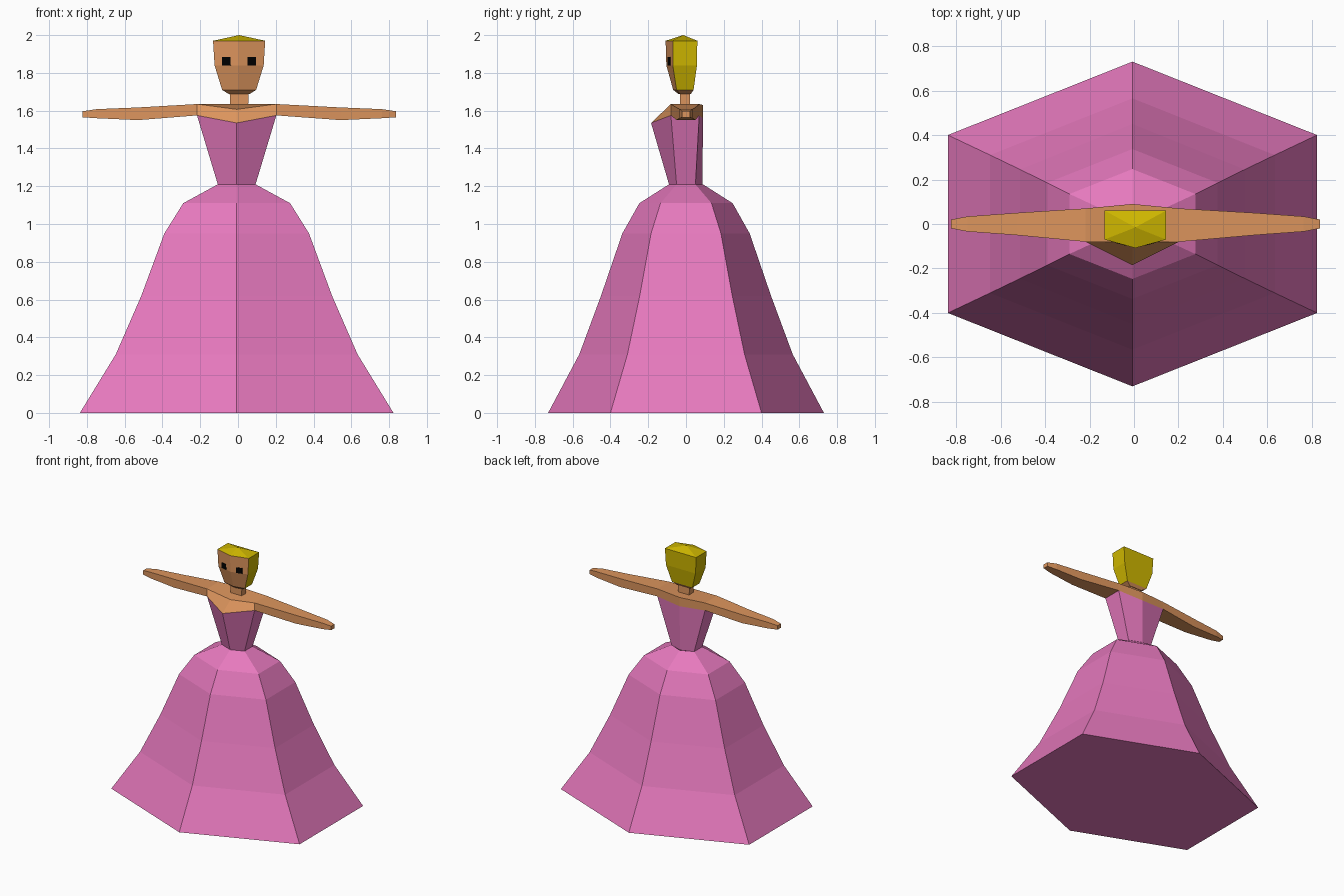
import bpy, math

if "Cube" in bpy.data.objects:
    bpy.data.objects.remove(bpy.data.objects["Cube"])


def material(name, rgb):
    m = bpy.data.materials.new(name)
    m.diffuse_color = (*rgb, 1)
    m.use_nodes = True
    m.node_tree.nodes["Principled BSDF"].inputs["Base Color"].default_value = m.diffuse_color
    return m


PINK = material("pink cloth", (0.79, 0.19, 0.51))
SKIN = material("skin", (0.72, 0.30, 0.11))
GOLD = material("blonde hair", (0.62, 0.47, 0.0))
BLACK = material("black", (0.0, 0.0, 0.0))


def build(name, verts, faces, mats, slots=None):
    me = bpy.data.meshes.new(name)
    me.from_pydata(verts, [], faces)
    for m in mats:
        me.materials.append(m)
    if slots:
        for p, s in zip(me.polygons, slots):
            p.material_index = s
    ob = bpy.data.objects.new(name, me)
    bpy.context.collection.objects.link(ob)
    return ob


def loft(name, rings, mat, cap_start=False, cap_end=False, skip=()):
    n = len(rings[0])
    verts = [v for r in rings for v in r]
    faces = []
    for k in range(len(rings) - 1):
        for i in range(n):
            if i not in skip:
                j = (i + 1) % n
                faces.append((k*n + i, k*n + j, k*n + n + j, k*n + n + i))
    if cap_start:
        faces.append(tuple(reversed(range(n))))
    if cap_end:
        faces.append(tuple(range(len(verts) - n, len(verts))))
    return build(name, verts, faces, [mat])


def hexagon(cx, w, side_f, side_b, front, back, z, z_front=None, z_back=None):
    zf = z if z_front is None else z_front
    zb = z if z_back is None else z_back
    return [(cx, front, zf), (cx + w, side_f, z), (cx + w, side_b, z),
            (cx, back, zb), (cx - w, side_b, z), (cx - w, side_f, z)]


# Skirt: half width, side depth, apex depth, height
CX = -0.007
skirt = [(0.83, 0.40, 0.73, 0), (0.64, 0.31, 0.565, 0.31),
         (0.505, 0.245, 0.45, 0.62), (0.383, 0.185, 0.337, 0.95),
         (0.283, 0.135, 0.247, 1.11), (0.10, 0.05, 0.09, 1.21)]
loft("skirt", [hexagon(CX, w, -s, s, -a, a, z) for w, s, a, z in skirt],
     PINK, cap_start=True)

# Bodice and bare shoulders
waist = hexagon(CX, 0.10, -0.05, 0.05, -0.09, 0.087, 1.21)
neckline = hexagon(CX, 0.21, -0.08, 0.07, -0.185, 0.09, 1.575, 1.535, 1.56)
shoulder = hexagon(CX, 0.21, -0.08, 0.07, -0.085, 0.09, 1.635, 1.607, 1.63)
loft("bodice", [waist, neckline], PINK)
loft("shoulders", [neckline, shoulder], SKIN, cap_end=True, skip=(1, 4))

# Arms: x, front y, back y, bottom z, top z
arm = [(0.21, -0.08, 0.07, 1.575, 1.635), (0.54, -0.05, 0.05, 1.55, 1.617),
       (0.76, -0.034, 0.034, 1.56, 1.608), (0.833, -0.02, 0.02, 1.565, 1.597)]
for side, s, shift in (("right", 1, 0.005), ("left", -1, 0.011)):
    rings = []
    for k, (x, f, b, lo, hi) in enumerate(arm):
        px = s * x + (CX if k == 0 else shift if s < 0 else 0.003)
        r = [(px, f, lo), (px, b, lo), (px, b, hi), (px, f, hi)]
        rings.append(r if s > 0 else r[::-1])
    loft(side + "_arm", rings, SKIN, cap_end=True)

# Neck
NX = 0.006


def rect(w, f, b, z):
    return [(NX - w, f, z), (NX + w, f, z), (NX + w, b, z), (NX - w, b, z)]


loft("neck", [rect(0.055, -0.04, 0.025, 1.60), rect(0.048, -0.032, 0.02, 1.63),
              rect(0.05, -0.032, 0.02, 1.695)], SKIN)

# Head: pentagon rings with a pointed face, hair on sides, back and crown
head = [(0.055, -0.03, 0.025, -0.04, 1.688), (0.09, -0.05, 0.04, -0.068, 1.71),
        (0.13, -0.07, 0.058, -0.104, 1.84), (0.138, -0.07, 0.06, -0.108, 1.97)]
verts, faces, slots = [], [], []
for w, f, b, a, z in head:
    verts += [(NX, a, z), (NX + w, f, z), (NX + w, b, z),
              (NX - w, b, z), (NX - w, f, z)]
for k in range(3):
    for i in range(5):
        j = (i + 1) % 5
        faces.append((k*5 + i, k*5 + j, k*5 + 5 + j, k*5 + 5 + i))
        slots.append(1 if k > 0 and i in (1, 2, 3) else 0)
faces.append((4, 3, 2, 1, 0))
slots.append(0)
verts.append((NX, -0.015, 2.0))
for i in range(5):
    faces.append((15 + i, 15 + (i + 1) % 5, 20))
    slots.append(1)
build("head", verts, faces, [SKIN, GOLD], slots)

# Eyes lying on the two face planes
for side, s in (("right", 1), ("left", -1)):
    bpy.ops.mesh.primitive_cube_add(size=1, location=(NX + s*0.067, -0.088, 1.862),
                                    rotation=(0, 0, s * math.atan2(0.036, 0.134)))
    eye = bpy.context.object
    eye.name = side + "_eye"
    eye.scale = (0.046, 0.006, 0.044)
    eye.data.materials.append(BLACK)
